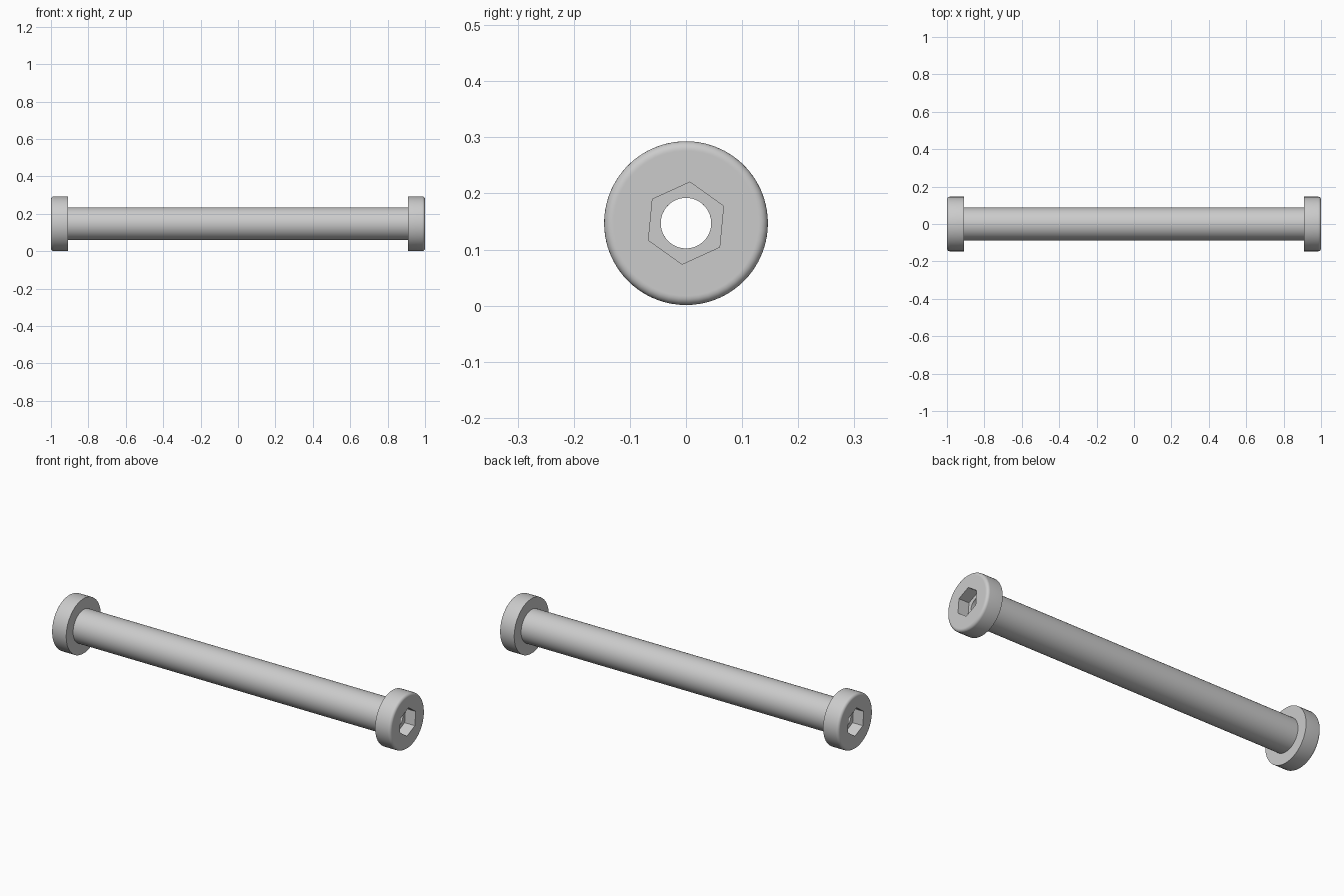
import bpy, bmesh, math

cube = bpy.data.objects.get("Cube")
if cube:
    bpy.data.objects.remove(cube, do_unlink=True)

SEGMENTS = 48
AXIS_Z = 0.147
HEAD_R, SHAFT_R, BORE_R, HEX_R = 0.146, 0.088, 0.045, 0.0735
HEAD_BACK, HEAD_FACE, SOCKET_FLOOR = 0.91, 1.0, 0.94
FILLET = 0.015
TWIST = math.radians(84.5)

steel = bpy.data.materials.new("light_grey_steel")
steel.use_nodes = True
steel.diffuse_color = (0.6, 0.6, 0.6, 1)
steel.node_tree.nodes["Principled BSDF"].inputs["Base Color"].default_value = (0.6, 0.6, 0.6, 1)


def ring(bm, x, radius, hexagon=False):
    """Closed loop of vertices around the x axis, round or six-sided."""
    verts = []
    for i in range(SEGMENTS):
        a = 2 * math.pi * i / SEGMENTS
        r = radius
        if hexagon:
            within = a % (math.pi / 3) - math.pi / 6
            r = radius * math.cos(math.pi / 6) / math.cos(within)
        verts.append(bm.verts.new((x, r * math.cos(a + TWIST), r * math.sin(a + TWIST))))
    return verts


def loft(name, profile, turn=0):
    """Join successive rings, closing the profile back on itself."""
    bm = bmesh.new()
    rings = [ring(bm, *p) for p in profile]
    for k, lower in enumerate(rings):
        upper = rings[(k + 1) % len(rings)]
        for i in range(SEGMENTS):
            j = (i + 1) % SEGMENTS
            bm.faces.new((lower[i], lower[j], upper[j], upper[i]))
    bmesh.ops.recalc_face_normals(bm, faces=bm.faces)
    mesh = bpy.data.meshes.new(name)
    bm.to_mesh(mesh)
    bm.free()
    mesh.materials.append(steel)
    obj = bpy.data.objects.new(name, mesh)
    bpy.context.collection.objects.link(obj)
    obj.location.z = AXIS_Z
    obj.rotation_euler.z = turn
    bpy.ops.object.select_all(action='DESELECT')
    obj.select_set(True)
    bpy.context.view_layer.objects.active = obj
    bpy.ops.object.shade_smooth_by_angle(angle=math.radians(30))
    return obj


# Hollow shaft
loft("hollow_shaft", [(-HEAD_BACK, BORE_R), (-HEAD_BACK, SHAFT_R),
                      (HEAD_BACK, SHAFT_R), (HEAD_BACK, BORE_R)])

# Flanged heads with a rounded rim and a hexagonal socket
steps = 6
rim = []
for s in range(steps + 1):
    a = math.pi / 2 * s / steps
    rim.append((HEAD_FACE - FILLET + FILLET * math.sin(a),
                HEAD_R - FILLET + FILLET * math.cos(a)))
head = [(HEAD_BACK, BORE_R), (HEAD_BACK, HEAD_R), *rim,
        (HEAD_FACE, HEAD_R - FILLET - 0.002),
        (HEAD_FACE, HEX_R, True), (SOCKET_FLOOR, HEX_R, True),
        (SOCKET_FLOOR, BORE_R)]
for name, turn in (("left_head", 0), ("right_head", math.pi)):
    loft(name, head, turn)
